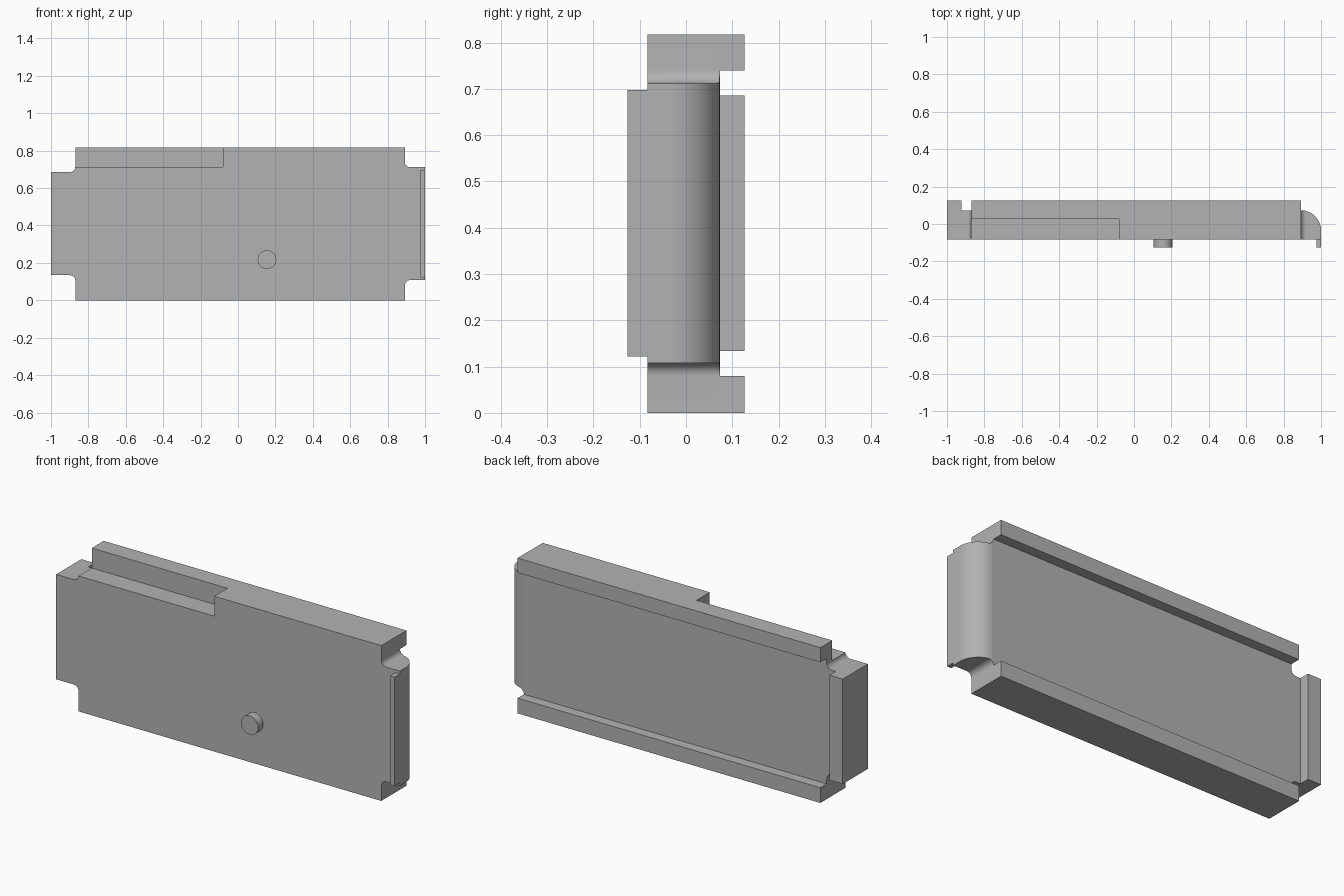
import bpy, bmesh, math
from mathutils import Vector

if "Cube" in bpy.data.objects:
    bpy.data.objects.remove(bpy.data.objects["Cube"], do_unlink=True)

# One neutral grey for everything
grey = bpy.data.materials.new("plain grey")
grey.use_nodes = True
colour = (0.45, 0.45, 0.45, 1)
grey.diffuse_color = colour
grey.node_tree.nodes["Principled BSDF"].inputs["Base Color"].default_value = colour

FRONT, BACK, RAIL, PROUD = -0.083, 0.073, 0.126, -0.126
LEFT, RIGHT, TOP = -0.87, 0.892, 0.817


def prism(name, points, shift):
    """Extrude a closed outline of 3D points along a vector."""
    bm = bmesh.new()
    face = bm.faces.new([bm.verts.new(p) for p in points])
    new = bmesh.ops.extrude_face_region(bm, geom=[face])["geom"]
    bmesh.ops.translate(bm, vec=Vector(shift),
                        verts=[v for v in new if isinstance(v, bmesh.types.BMVert)])
    bmesh.ops.recalc_face_normals(bm, faces=bm.faces)
    mesh = bpy.data.meshes.new(name)
    bm.to_mesh(mesh)
    bm.free()
    obj = bpy.data.objects.new(name, mesh)
    bpy.context.collection.objects.link(obj)
    mesh.materials.append(grey)
    return obj


def box(name, x, y, z):
    corners = [(x[0], y[0], z[0]), (x[1], y[0], z[0]), (x[1], y[0], z[1]), (x[0], y[0], z[1])]
    return prism(name, corners, (0, y[1] - y[0], 0))


def arc(cx, cy, r, start, end, steps):
    angles = [math.radians(start + (end - start) * i / steps) for i in range(steps + 1)]
    return [(cx + r * math.cos(a), cy + r * math.sin(a)) for a in angles]


def combine(target, tool, operation):
    """Apply a boolean and discard the tool."""
    bpy.context.view_layer.objects.active = target
    mod = target.modifiers.new(operation, "BOOLEAN")
    mod.operation, mod.object, mod.solver = operation, tool, "EXACT"
    bpy.ops.object.modifier_apply(modifier=mod.name)
    bpy.data.objects.remove(tool, do_unlink=True)


# Plate outline with a filleted notch in every corner
r = 0.028
low_l, high_l, low_r, high_r = 0.134, 0.686, 0.108, 0.712
outline = [(LEFT, 0), (RIGHT, 0)]
outline += arc(RIGHT + r, low_r - r, r, 180, 90, 8) + [(1, low_r), (1, high_r)]
outline += arc(RIGHT + r, high_r + r, r, 270, 180, 8) + [(RIGHT, TOP), (LEFT, TOP)]
outline += arc(LEFT - r, high_l + r, r, 0, -90, 8) + [(-1, high_l), (-1, low_l)]
outline += arc(LEFT - r, low_l - r, r, 90, 0, 8)
plate = prism("plate", [(x, FRONT, z) for x, z in outline], (0, BACK - FRONT, 0))

# Quarter-round on the back of the right-hand end
bend = 1 - RIGHT
curve = arc(RIGHT, BACK - bend, bend, 90, 0, 20) + [(1.1, BACK - bend), (1.1, 0.2), (RIGHT, 0.2)]
combine(plate, prism("round_cutter", [(x, y, 0.05) for x, y in curve], (0, 0, 0.72)), "DIFFERENCE")

# Rails standing proud of the back
for name, x, z in (("top_rail", (LEFT, RIGHT), (0.74, TOP)),
                   ("bottom_rail", (LEFT, RIGHT), (0, 0.08)),
                   ("end_rail", (-1, -0.923), (low_l, high_l))):
    combine(plate, box(name, x, (0.04, RAIL), z), "UNION")

# Rectangular recess along half of the top front edge
combine(plate, box("recess_cutter", (-0.88, -0.08), (-0.2, 0.027), (0.712, 0.9)), "DIFFERENCE")

# Front lip and round peg
lip = box("front_lip", (0.975, 1), (PROUD, FRONT), (0.122, 0.697))
ring = arc(0.155, 0.218, 0.05, 0, 348.75, 31)
peg = prism("front_peg", [(x, PROUD, z) for x, z in ring], (0, FRONT - PROUD, 0))

for obj in (plate, lip, peg):
    bpy.ops.object.select_all(action="DESELECT")
    obj.select_set(True)
    bpy.context.view_layer.objects.active = obj
    bpy.ops.object.shade_smooth_by_angle(angle=math.radians(30))
